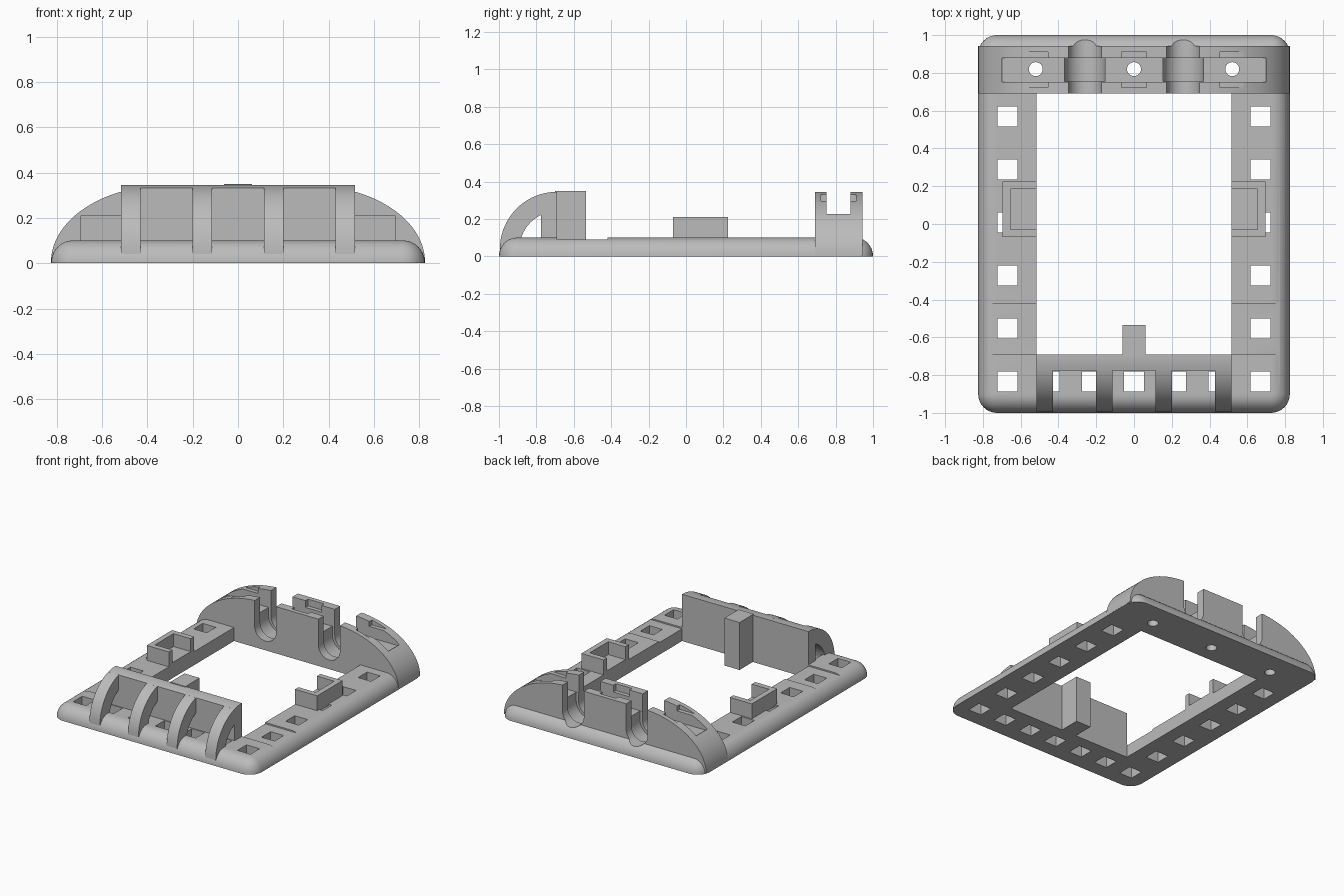
import bpy, bmesh
from math import sin, cos, pi, radians

cube = bpy.data.objects.get("Cube")
if cube:
    bpy.data.objects.remove(cube, do_unlink=True)

grey = bpy.data.materials.new("plain_grey")
grey.use_nodes = True
colour = (0.5, 0.5, 0.5, 1)
grey.diffuse_color = colour
grey.node_tree.nodes["Principled BSDF"].inputs["Base Color"].default_value = colour


def loft(name, loops):
    """Closed solid through a stack of matching point loops."""
    bm = bmesh.new()
    rings = [[bm.verts.new(p) for p in loop] for loop in loops]
    n = len(rings[0])
    for low, high in zip(rings, rings[1:]):
        for i in range(n):
            j = (i + 1) % n
            bm.faces.new((low[i], low[j], high[j], high[i]))
    bm.faces.new(rings[0])
    bm.faces.new(rings[-1])
    bmesh.ops.recalc_face_normals(bm, faces=bm.faces)
    mesh = bpy.data.meshes.new(name)
    bm.to_mesh(mesh)
    bm.free()
    mesh.materials.append(grey)
    ob = bpy.data.objects.new(name, mesh)
    bpy.context.collection.objects.link(ob)
    return ob


def prism(name, profile, axis, a, b):
    """Extrude a 2D profile along x, y or z from a to b."""
    place = {"x": lambda u, v, w: (w, u, v),
             "y": lambda u, v, w: (u, w, v),
             "z": lambda u, v, w: (u, v, w)}[axis]
    return loft(name, [[place(u, v, w) for u, v in profile] for w in (a, b)])


def box(name, x, y, z):
    corners = [(x[0], y[0]), (x[1], y[0]), (x[1], y[1]), (x[0], y[1])]
    return prism(name, corners, "z", *z)


def arc(cx, cy, rx, ry, start, end, steps):
    angles = [radians(start + (end - start) * i / steps) for i in range(steps + 1)]
    return [(cx + rx * cos(t), cy + ry * sin(t)) for t in angles]


def carve(target, cutters):
    for c in cutters:
        c.hide_render = True
        mod = target.modifiers.new("cut", "BOOLEAN")
        mod.operation = "DIFFERENCE"
        mod.solver = "EXACT"
        mod.object = c
    bpy.context.view_layer.objects.active = target
    for mod in list(target.modifiers):
        bpy.ops.object.modifier_apply(modifier=mod.name)


# Shared cutters: U slots and screw holes through the rear block and frame
def u_slot(x, r, y0, y1):
    profile = arc(x, 0.155, r, r, 180, 360, 24) + [(x + r, 0.5), (x - r, 0.5)]
    return prism("slot_cutter", profile, "y", y0, y1)


shared = []
for x in (-0.26, 0.26):
    shared += [u_slot(x, 0.0875, 0.6, 1.1), u_slot(x, 0.107, 0.755, 0.88)]
for x in (-0.52, 0, 0.52):
    ring = arc(x, 0.82, 0.037, 0.037, 0, 360, 24)[:-1]
    shared.append(prism("screw_cutter", ring, "z", -0.1, 0.5))

# Base frame: rounded plate with a domed edge
layers = []
for k in range(11):
    t = pi / 2 * k / 10
    r = 0.005 + 0.095 * cos(t)
    loop = []
    for sx, sy, start in ((1, 1, 0), (-1, 1, 90), (-1, -1, 180), (1, -1, 270)):
        loop += arc(sx * 0.725, sy * 0.9, r, r, start, start + 90, 8)
    layers.append([(x, y, 0.1 * sin(t)) for x, y in loop])
frame = loft("base_frame", layers)

# Window, shallow step and square holes in the frame
cuts = [box("window_cutter", (-0.515, 0.515), (-0.69, 0.69), (-0.1, 0.3)),
        box("step_cutter", (-0.9, 0.9), (-0.69, -0.42), (0.09, 0.3))]
spots = [(s * 0.67, 0.57 - 0.281 * i) for s in (-1, 1) for i in range(6)]
spots += [(0.2233 * i, -0.835) for i in range(-2, 3)]
h = 0.053
for x, y in spots:
    cuts.append(box("hole_cutter", (x - h, x + h), (y - h, y + h), (-0.1, 0.3)))
carve(frame, cuts + shared)

# Rear block: arched top with a long channel and nut seats
top = arc(0.305, 0.005, 0.52, 0.34, 0, 90, 24)
block = prism("rear_block", top + [(-x, z) for x, z in reversed(top)], "y", 0.69, 0.943)
rear_cuts = [box("channel_cutter", (-0.7, 0.7), (0.752, 0.88), (0.215, 0.5))]
for x in (-0.52, 0, 0.52):
    rear_cuts.append(box("nut_cutter", (x - 0.066, x + 0.066), (0.722, 0.91), (0.295, 0.5)))
carve(block, rear_cuts + shared)

for c in cuts + rear_cuts + shared:
    bpy.data.objects.remove(c, do_unlink=True)

# Front wall with curved top edge, and its rear tab
crest = arc(-0.69, 0.04, 0.305, 0.305, 90, 106.2, 5)
prism("front_wall", crest + [(-0.775, 0.05), (-0.69, 0.05)], "x", -0.515, 0.515)
box("wall_tab", (-0.062, 0.062), (-0.7, -0.535), (0, 0.35))

# Four curved ribs over the front edge
band = arc(-0.69, 0.04, 0.305, 0.305, 180, 90, 20) + arc(-0.69, 0.04, 0.2, 0.2, 90, 180, 20)
for i, x in enumerate((-0.4725, -0.1575, 0.1575, 0.4725)):
    prism(f"front_rib_{i + 1}", band, "x", x - 0.0425, x + 0.0425)

# Side clips: C-shaped holders opening inward
for side, s in (("left", 1), ("right", -1)):
    outline = [(0.515, -0.07), (0.695, -0.07), (0.695, 0.225), (0.515, 0.225),
               (0.515, 0.185), (0.655, 0.185), (0.655, -0.03), (0.515, -0.03)]
    prism(f"{side}_clip", [(s * x, y) for x, y in outline], "z", 0.09, 0.21)
    box(f"{side}_clip_floor", sorted((s * 0.515, s * 0.69)), (-0.065, 0.22), (0.09, 0.115))

# Smooth the curves, keep the edges crisp
bpy.ops.object.select_all(action="DESELECT")
for ob in bpy.context.scene.objects:
    if ob.type == "MESH" and grey.name in ob.data.materials:
        ob.select_set(True)
        bpy.context.view_layer.objects.active = ob
bpy.ops.object.shade_smooth_by_angle(angle=radians(30))
